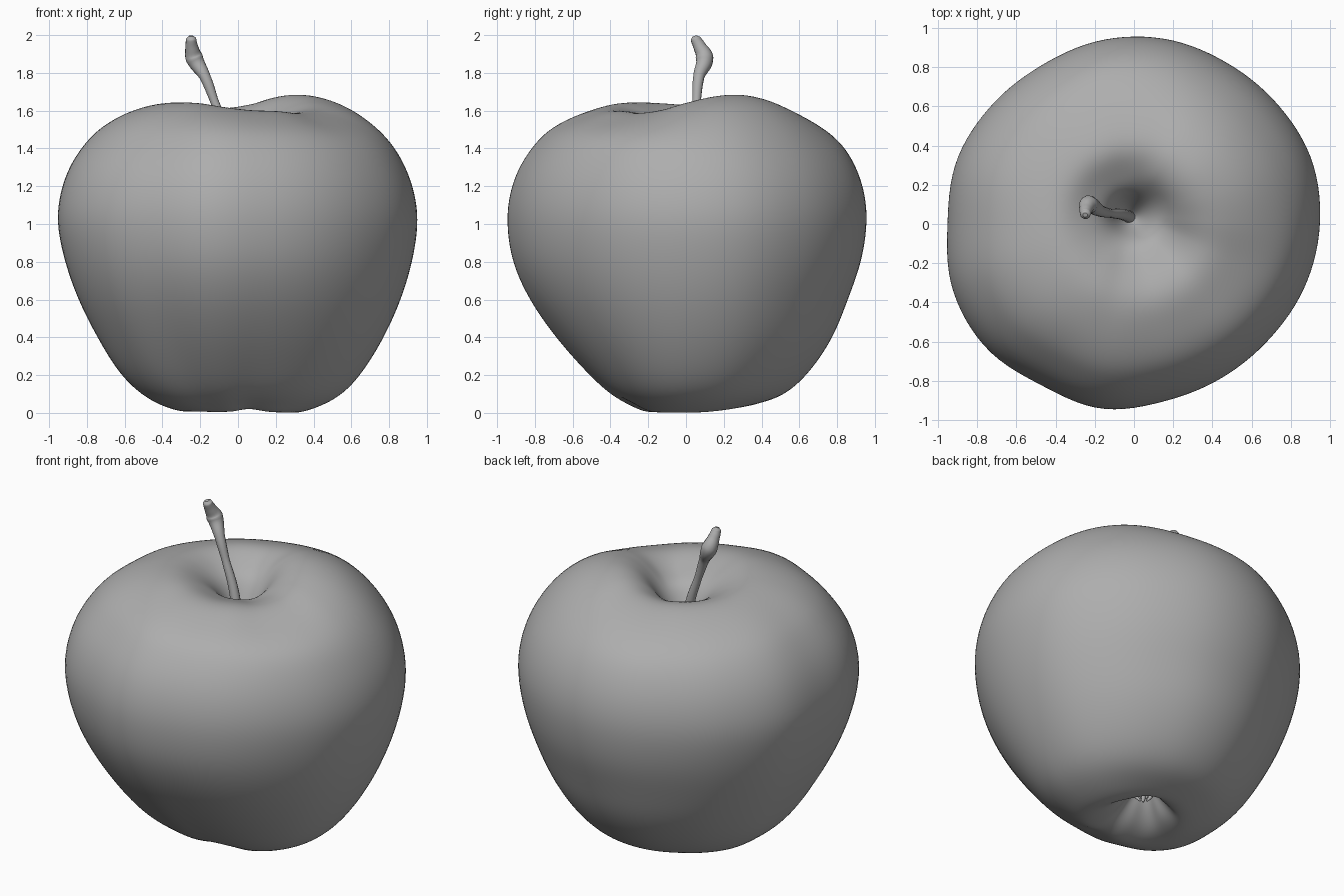
import bpy, bmesh, math
from mathutils import Vector

if "Cube" in bpy.data.objects:
    bpy.data.objects.remove(bpy.data.objects["Cube"])

# Outline radius and shoulder height every 20 degrees, counter-clockwise from +x
GIRTH = [.95, .965, .955, .95, .958, .953, .938, .947, .962,
         .953, .985, .985, .95, .957, .918, .905, .908, .93]
RIM = [1.65, 1.68, 1.69, 1.675, 1.64, 1.62, 1.62, 1.62, 1.625,
       1.635, 1.645, 1.65, 1.645, 1.625, 1.61, 1.605, 1.595, 1.61]

# Side profile: height, then radius towards +x, +y, -x, -y
SIDE = [(.03, .42, .38, .38, .28), (.10, .55, .52, .51, .40),
        (.22, .66, .65, .63, .53), (.40, .77, .77, .74, .69),
        (.60, .86, .85, .84, .83), (.80, .92, .92, .91, .92),
        (1.0, .95, .95, .95, .95), (1.16, .933, .938, .935, .935),
        (1.30, .885, .893, .887, .885), (1.42, .815, .82, .81, .805)]
SEGMENTS, STEPS = 120, 7
GREY = bpy.data.materials.new("dull_grey")
GREY.diffuse_color = (.42, .42, .42, 1)
GREY.use_nodes = True
GREY.node_tree.nodes["Principled BSDF"].inputs["Base Color"].default_value = GREY.diffuse_color


def catmull(a, b, c, d, t):
    return 0.5 * (2 * b + (c - a) * t + (2 * a - 5 * b + 4 * c - d) * t ** 2
                  + (3 * b - a - 3 * c + d) * t ** 3)


def around(table, angle):
    n = len(table)
    f = angle / (2 * math.pi) * n
    i = int(f)
    return catmull(*[table[(i + k) % n] for k in (-1, 0, 1, 2)], f - i)


def section(angle):
    """Smooth section from the calyx, up the side and down into the stem cavity."""
    c, s = math.cos(angle), math.sin(angle)
    girth, rim = around(GIRTH, angle) / .95, around(RIM, angle)

    def mix(px, py, nx, ny):
        return (px if c > 0 else nx) * c * c + (py if s > 0 else ny) * s * s

    def pt(r, z, ox=0, oy=0):
        return Vector((r * c + ox, r * s + oy, z))

    pleat = 1 + .07 * math.cos(5 * angle)
    notch = .018 * math.exp(-((angle - 5.0) / .35) ** 2)
    keys = [pt(0, .19, .03, .12), pt(.05, .18, .03, .12), pt(.10 * pleat, .11, .03, .11),
            pt(.17 * pleat, .035 + mix(0, .015, 0, 0), .02, .08),
            pt(mix(.29, .29, .26, .19), mix(-.003, .03, .004, .001) + notch)]
    keys += [pt(mix(*row[1:]) * girth, row[0] + (mix(0, .02, 0, 0) + notch) * (row[0] < .05))
             for row in SIDE]
    keys += [pt(.715 * girth, 1.515 + (rim - 1.64) * .5), pt(.57 * girth, rim - .045),
             pt(.39, rim, 0, .01), pt(.24, rim - .055, -.01, .03),
             pt(.135, 1.50, -.01, .04), pt(.07, 1.38, -.015, .04),
             pt(.03, 1.31, -.015, .035), pt(0, 1.28, -.015, .035)]
    path = [keys[0]] + keys + [keys[-1]]
    out = [catmull(*path[i:i + 4], k / STEPS)
           for i in range(len(keys) - 1) for k in range(STEPS)] + [keys[-1]]
    for _ in range(10):  # relax kinks along the section
        out = [out[0]] + [(a + 2 * b + d) / 4 for a, b, d in zip(out, out[1:], out[2:])] + [out[-1]]
    return out


def link(name, data):
    data.materials.append(GREY)
    ob = bpy.data.objects.new(name, data)
    bpy.context.collection.objects.link(ob)
    return ob


def add_tube(name, points):
    """Round tapering tube through (x, y, z, radius) points."""
    curve = bpy.data.curves.new(name, 'CURVE')
    curve.dimensions = '3D'
    curve.bevel_depth, curve.bevel_resolution = 1, 4
    curve.use_fill_caps, curve.resolution_u = True, 8
    spline = curve.splines.new('BEZIER')
    spline.bezier_points.add(len(points) - 1)
    for bp, (x, y, z, r) in zip(spline.bezier_points, points):
        bp.co, bp.radius = (x, y, z), r
        bp.handle_left_type = bp.handle_right_type = 'AUTO'
    return link(name, curve)


# Fruit body
bm = bmesh.new()
cols = [[bm.verts.new(p) for p in section(2 * math.pi * i / SEGMENTS)]
        for i in range(SEGMENTS)]
for a, b in zip(cols, cols[1:] + cols[:1]):
    for j in range(len(a) - 1):
        bm.faces.new((a[j], b[j], b[j + 1], a[j + 1])).smooth = True
bmesh.ops.remove_doubles(bm, verts=bm.verts, dist=1e-5)
bmesh.ops.recalc_face_normals(bm, faces=bm.faces)
body = bpy.data.meshes.new("apple_body")
bm.to_mesh(body)
bm.free()
link("apple_body", body)

# Stem with a knobbly tip
add_tube("stem", [(-.02, .035, 1.27, .032), (-.065, .05, 1.48, .028),
                  (-.125, .056, 1.65, .023), (-.175, .068, 1.78, .030),
                  (-.232, .098, 1.88, .048), (-.245, .072, 1.94, .034),
                  (-.248, .05, 1.982, .027), (-.249, .046, 1.995, .012)])

# Dried sepals in the bottom basin
for i in range(5):
    a = 2 * math.pi * i / 5 + .3
    c, s = math.cos(a), math.sin(a)
    add_tube(f"sepal_{i + 1}", [(.03 + .045 * c, .12 + .045 * s, .19, .02),
                                (.03 + .045 * c, .12 + .045 * s, .13, .014),
                                (.03 + .02 * c, .12 + .02 * s, .09, .004)])
